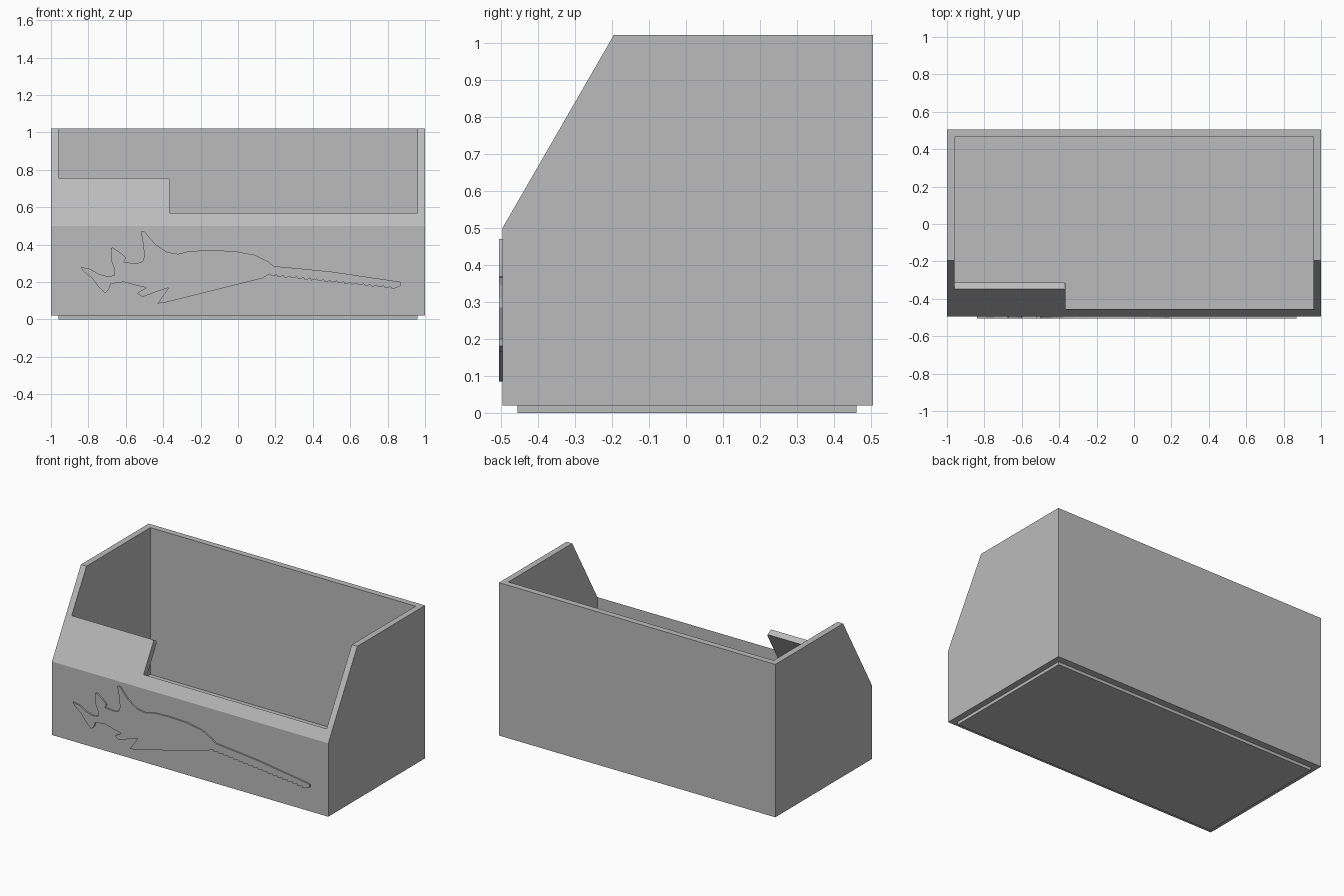
import bpy
import bmesh
from mathutils import Vector

old = bpy.data.objects.get("Cube")
if old:
    bpy.data.objects.remove(old, do_unlink=True)

grey = bpy.data.materials.new("plain grey")
grey.use_nodes = True
tone = (0.5, 0.5, 0.5, 1)
grey.diffuse_color = tone
grey.node_tree.nodes["Principled BSDF"].inputs["Base Color"].default_value = tone


def prism(name, points, depth):
    """Extrude a closed outline of 3D points along the depth vector."""
    bm = bmesh.new()
    face = bm.faces.new([bm.verts.new(p) for p in points])
    extruded = bmesh.ops.extrude_face_region(bm, geom=[face])
    moved = [v for v in extruded["geom"] if isinstance(v, bmesh.types.BMVert)]
    bmesh.ops.translate(bm, verts=moved, vec=depth)
    bmesh.ops.recalc_face_normals(bm, faces=bm.faces)
    mesh = bpy.data.meshes.new(name)
    bm.to_mesh(mesh)
    bm.free()
    mesh.materials.append(grey)
    obj = bpy.data.objects.new(name, mesh)
    bpy.context.collection.objects.link(obj)
    return obj


def side_prism(name, profile, x0, x1):
    return prism(name, [(x0, y, z) for y, z in profile], Vector((x1 - x0, 0, 0)))


def cut(target, cutter):
    mod = target.modifiers.new("cut", "BOOLEAN")
    mod.operation = "DIFFERENCE"
    mod.solver = "EXACT"
    mod.object = cutter
    bpy.context.view_layer.objects.active = target
    bpy.ops.object.modifier_apply(modifier=mod.name)
    bpy.data.objects.remove(cutter, do_unlink=True)


# Outer dimensions and wall planes
FRONT, BACK, BASE, TOP = -0.495, 0.505, 0.02, 1.02
IN_X, IN_FRONT, IN_BACK, FLOOR = 0.96, -0.455, 0.465, 0.06
PANEL_X = -0.365
OVER = TOP + 0.2

# Bin body with sloping front opening
bin_body = side_prism("bin_body", [(FRONT, BASE), (BACK, BASE), (BACK, TOP),
                                   (-0.195, TOP), (FRONT, 0.5)], -1, 1)

# Main cavity
cut(bin_body, side_prism("cavity", [(IN_FRONT, FLOOR), (IN_BACK, FLOOR),
                                    (IN_BACK, OVER), (IN_FRONT, OVER)], PANEL_X, IN_X))

# Cavity behind the raised sloping panel
cut(bin_body, side_prism("panel_cavity", [
    (IN_FRONT, FLOOR), (IN_FRONT, 0.489), (-0.313, 0.735), (-0.348, 0.755),
    (-0.383, 0.775), (-0.383, OVER), (IN_BACK, OVER), (IN_BACK, FLOOR)], -IN_X, PANEL_X + 0.1))

# Round the free corner of the panel
bm = bmesh.new()
bm.from_mesh(bin_body.data)
corner = [e for e in bm.edges
          if all(abs(v.co.x - PANEL_X) < 0.002 and 0.73 < v.co.z < 0.76 for v in e.verts)]
bmesh.ops.bevel(bm, geom=corner, offset=0.015, segments=5, profile=0.5, affect="EDGES")
bm.to_mesh(bin_body.data)
bm.free()

# Stacking foot
side_prism("stacking_foot", [(IN_FRONT, 0), (0.46, 0), (0.46, BASE), (IN_FRONT, BASE)],
           -IN_X, IN_X)

# Raised animal silhouette: head and belly, toothed tail, back and fins
belly = [(-.84, .28), (-.83, .26), (-.78, .22), (-.75, .18), (-.71, .14), (-.69, .16),
         (-.68, .19), (-.61, .2), (-.54, .18), (-.49, .17), (-.54, .14), (-.51, .12),
         (-.43, .15), (-.37, .17), (-.43, .085), (-.39, .09), (-.23, .13), (.01, .19),
         (.13, .22)]
teeth = []
TEETH = 19
for i in range(TEETH):
    x = 0.17 + 0.68 * i / TEETH
    z = 0.243 - 0.07 * i / TEETH
    teeth += [(x, z), (x + 0.007, z - 0.012), (x + 0.026, z - 0.01)]
back = [(.87, .18), (.87, .2), (.84, .205), (.5, .255), (.33, .272), (.19, .285),
        (.16, .31), (.09, .345), (-.02, .365), (-.15, .37), (-.26, .365), (-.32, .35),
        (-.38, .36), (-.44, .4), (-.48, .445), (-.5, .47), (-.52, .47), (-.51, .42),
        (-.5, .34), (-.51, .31), (-.54, .3), (-.61, .305), (-.6, .33), (-.62, .35),
        (-.67, .385), (-.68, .38), (-.68, .32), (-.66, .27), (-.66, .235), (-.7, .23),
        (-.75, .245), (-.79, .27)]
prism("animal_relief", [(x, FRONT, z) for x, z in belly + teeth + back],
      Vector((0, -0.0095, 0)))
